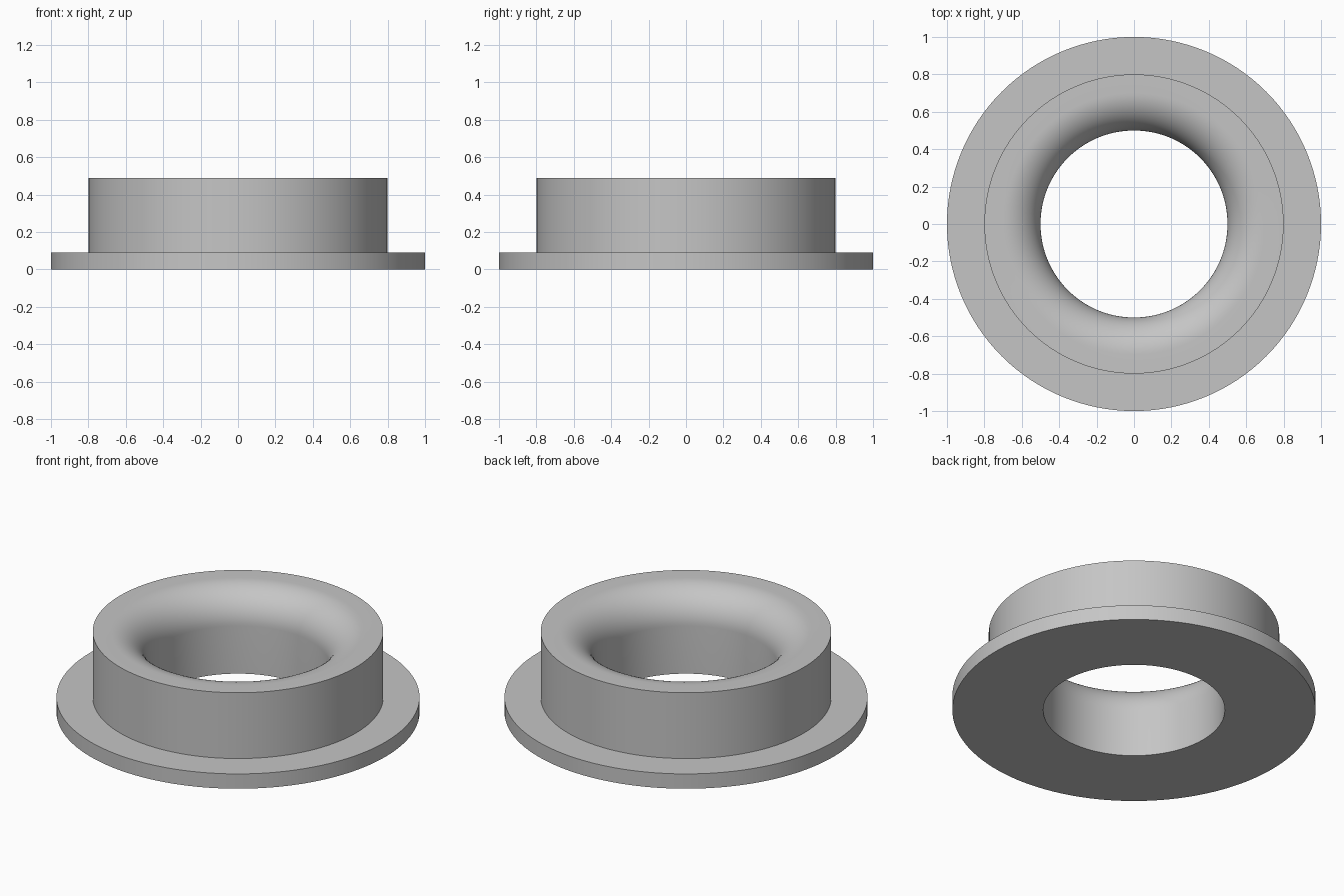
import bpy, bmesh
from math import radians, sin, cos, tau

SEGMENTS = 128
FILLET_STEPS = 16

cube = bpy.data.objects.get("Cube")
if cube:
    bpy.data.objects.remove(cube, do_unlink=True)

# Single plain grey finish
grey = bpy.data.materials.new("plain_grey")
grey.use_nodes = True
colour = (0.56, 0.56, 0.56, 1.0)
grey.diffuse_color = colour
grey.node_tree.nodes["Principled BSDF"].inputs["Base Color"].default_value = colour

# Radial dimensions and heights
flange_r, boss_r, bore_r = 1.0, 0.8, 0.5
flange_z, top_z, fillet = 0.09, 0.49, 0.2

# Cross-section: flange, boss wall, rounded mouth of the bore
profile = [(bore_r, 0), (flange_r, 0), (flange_r, flange_z),
           (boss_r, flange_z), (boss_r, top_z)]
for i in range(FILLET_STEPS + 1):
    a = radians(90 + 90 * i / FILLET_STEPS)
    profile.append((bore_r + fillet + fillet * cos(a),
                    top_z - fillet + fillet * sin(a)))

# Revolve the closed section around z
bm = bmesh.new()
rings = [[bm.verts.new((r * cos(tau * s / SEGMENTS), r * sin(tau * s / SEGMENTS), z))
          for r, z in profile] for s in range(SEGMENTS)]
for s in range(SEGMENTS):
    here, after = rings[s], rings[(s + 1) % SEGMENTS]
    for k in range(len(profile)):
        n = (k + 1) % len(profile)
        bm.faces.new((here[k], after[k], after[n], here[n]))
bmesh.ops.recalc_face_normals(bm, faces=bm.faces)

mesh = bpy.data.meshes.new("flanged_bushing")
bm.to_mesh(mesh)
bm.free()
mesh.materials.append(grey)
bushing = bpy.data.objects.new("flanged_bushing", mesh)
bpy.context.collection.objects.link(bushing)

# Smooth round walls, crisp rims
bpy.ops.object.select_all(action='DESELECT')
bushing.select_set(True)
bpy.context.view_layer.objects.active = bushing
bpy.ops.object.shade_smooth_by_angle(angle=radians(30))
